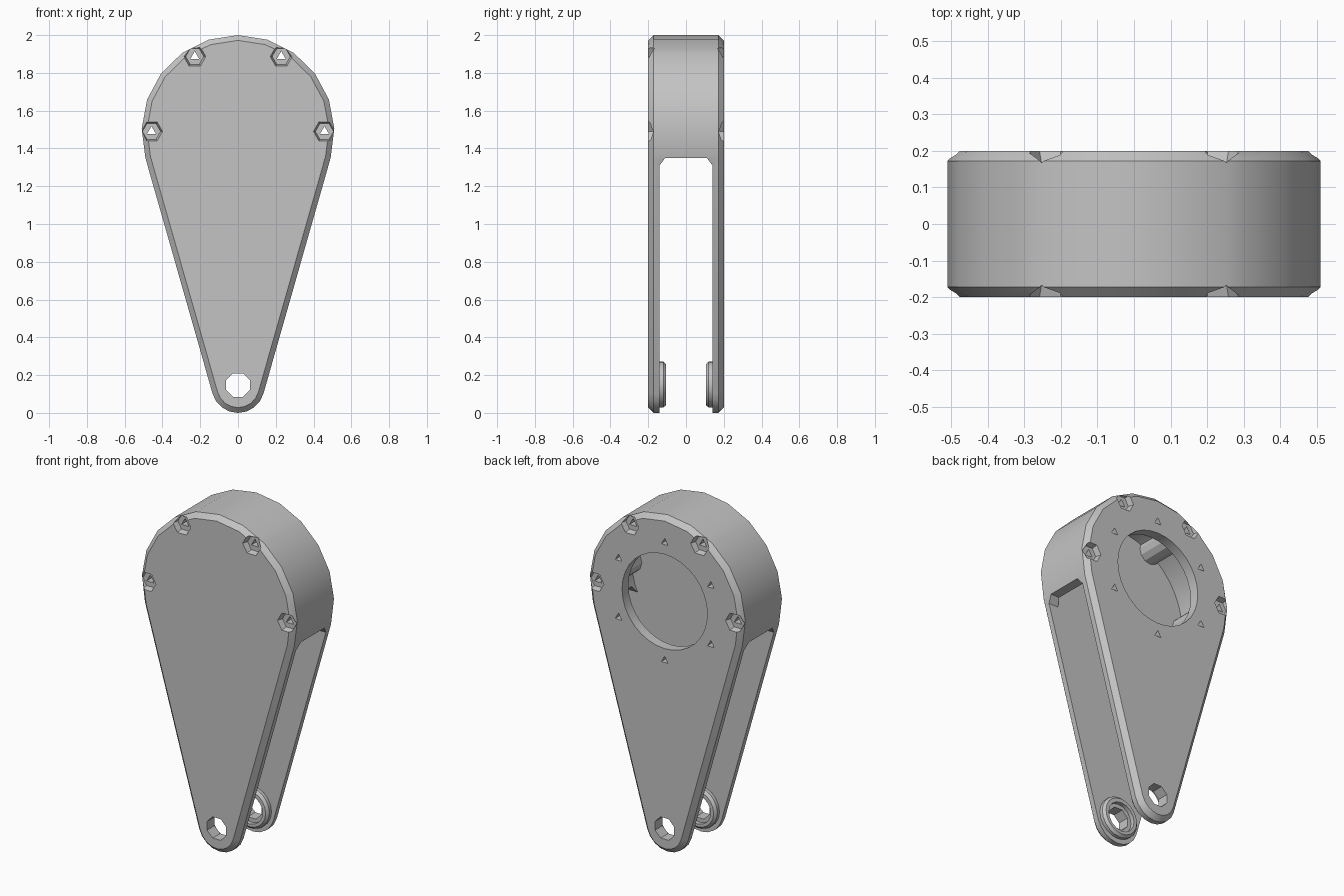
import bpy, bmesh, math

if "Cube" in bpy.data.objects:
    bpy.data.objects.remove(bpy.data.objects["Cube"])

BIG_Z, SMALL_Z = 1.49, 0.14      # centres of the large and small ends
BIG_R, SMALL_R = 0.51, 0.14
HALF, INNER = 0.20, 0.14         # outer and inner half thickness

grey = bpy.data.materials.new("grey plastic")
grey.diffuse_color = (0.55, 0.55, 0.55, 1)
grey.use_nodes = True
grey.node_tree.nodes["Principled BSDF"].inputs["Base Color"].default_value = grey.diffuse_color


def loft(name, rings):
    """Closed solid through (y, [(x, z), ...]) sections."""
    bm = bmesh.new()
    loops = [[bm.verts.new((x, y, z)) for x, z in pts] for y, pts in rings]
    n = len(loops[0])
    for a, b in zip(loops, loops[1:]):
        for i in range(n):
            j = (i + 1) % n
            bm.faces.new((a[i], a[j], b[j], b[i]))
    bm.faces.new(loops[0][::-1])
    bm.faces.new(loops[-1])
    bmesh.ops.recalc_face_normals(bm, faces=bm.faces[:])
    me = bpy.data.meshes.new(name)
    bm.to_mesh(me)
    bm.free()
    me.materials.append(grey)
    ob = bpy.data.objects.new(name, me)
    bpy.context.collection.objects.link(ob)
    return ob


def ngon(cx, cz, r, n, start=90):
    return [(cx + r * math.cos(math.radians(start + 360 * i / n)),
             cz + r * math.sin(math.radians(start + 360 * i / n))) for i in range(n)]


def rod(name, cx, cz, r, n, y0, y1, start=90):
    p = ngon(cx, cz, r, n, start)
    return loft(name, [(y0, p), (y1, p)])


def teardrop(inset):
    """Two arcs joined by their common tangents."""
    t = math.degrees(math.asin((BIG_R - SMALL_R) / (BIG_Z - SMALL_Z)))
    pts = []
    for cz, r, a0, a1, n in ((BIG_Z, BIG_R, -t, 180 + t, 12),
                             (SMALL_Z, SMALL_R, 180 + t, 360 - t, 8)):
        for i in range(n + 1):
            a = math.radians(a0 + (a1 - a0) * i / n)
            pts.append(((r - inset) * math.cos(a), cz + (r - inset) * math.sin(a)))
    return pts


def cut(ob, cutter):
    m = ob.modifiers.new("cut", 'BOOLEAN')
    m.operation, m.solver, m.object = 'DIFFERENCE', 'EXACT', cutter
    bpy.context.view_layer.objects.active = ob
    bpy.ops.object.modifier_apply(modifier=m.name)
    bpy.data.objects.remove(cutter, do_unlink=True)


# Chamfered teardrop body
body = loft("housing", [(-HALF, teardrop(0.028)), (-HALF + 0.028, teardrop(0)),
                        (HALF - 0.028, teardrop(0)), (HALF, teardrop(0.028))])

screws = [(0.458 * math.cos(math.radians(a)), BIG_Z + 0.458 * math.sin(math.radians(a)))
          for a in (0, 60, 120, 180)]

# Round chamber, leaving the screw columns standing
chamber = rod("chamber", 0, BIG_Z, 0.455, 40, -INNER, INNER)
for x, z in screws:
    cut(chamber, rod("column", x, z, 0.07, 12, -0.18, 0.18))
cut(body, chamber)


# Slot between the two arms, leaving the pivot bosses standing
def slot_section(top):
    return [(-0.7, -0.2), (0.7, -0.2), (0.7, top), (-0.7, top)]


slot = loft("slot", [(-INNER, slot_section(1.31)), (-0.11, slot_section(1.35)),
                     (0.11, slot_section(1.35)), (INNER, slot_section(1.31))])
for s in (-1, 1):
    cut(slot, loft("boss", [(s * 0.105, ngon(0, 0.15, 0.108, 20)),
                            (s * 0.12, ngon(0, 0.15, 0.122, 20)),
                            (s * 0.17, ngon(0, 0.15, 0.122, 20))]))
cut(body, slot)

# Pivot hole with a wider recess on the inner faces
cut(body, rod("pivot_recess", 0, 0.147, 0.088, 16, -0.13, 0.13))
cut(body, rod("pivot_hole", 0, 0.147, 0.068, 8, -0.3, 0.3, 112.5))

# Screw pockets on both sides and the holes through the columns
for x, z in screws:
    for s in (-1, 1):
        cut(body, loft("pocket", [(s * 0.168, ngon(x, z, 0.048, 6, 0)),
                                  (s * 0.21, ngon(x, z, 0.062, 6, 0))]))
    cut(body, rod("screw_hole", x, z, 0.028, 3, -0.3, 0.3))

# Round opening in the back plate with its ring of six holes
cut(body, rod("opening", 0, BIG_Z + 0.005, 0.28, 32, 0.05, 0.3))
for i in range(6):
    a = math.radians(30 + 60 * i)
    cut(body, rod("mount_hole", 0.35 * math.cos(a), BIG_Z + 0.005 + 0.35 * math.sin(a),
                  0.025, 3, 0.1, 0.3))

bpy.ops.object.select_all(action='DESELECT')
body.select_set(True)
bpy.context.view_layer.objects.active = body
bpy.ops.object.shade_smooth_by_angle(angle=math.radians(28))
